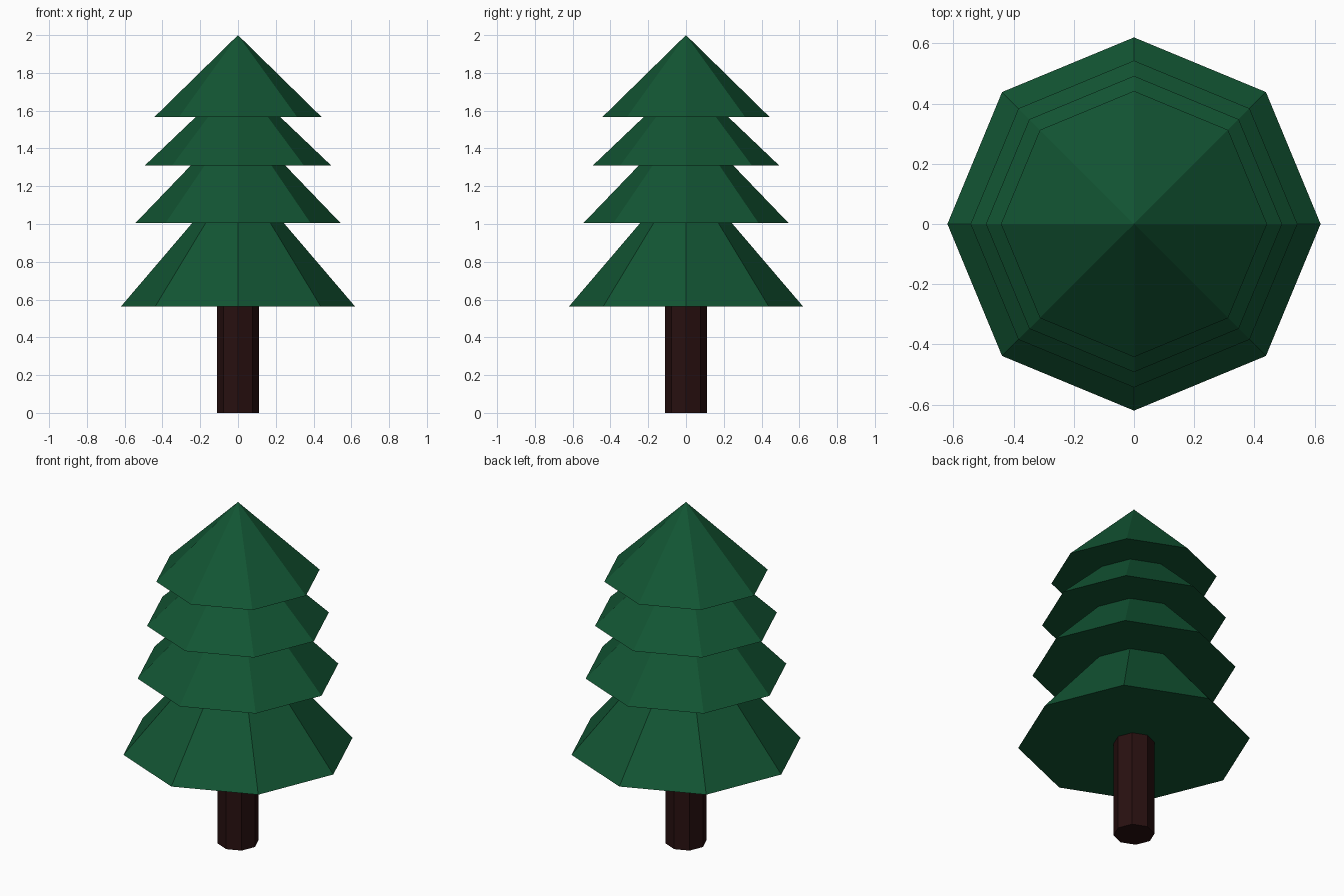
import bpy
import math

if "Cube" in bpy.data.objects:
    bpy.data.objects.remove(bpy.data.objects["Cube"])


def material(name, rgb):
    m = bpy.data.materials.new(name)
    m.diffuse_color = (*rgb, 1.0)
    m.use_nodes = True
    m.node_tree.nodes["Principled BSDF"].inputs["Base Color"].default_value = m.diffuse_color
    return m


green = material("dark_green", (0.006, 0.09, 0.033))
brown = material("dark_brown", (0.021, 0.005, 0.005))
SIDES = 8


def frustum(name, r1, r2, z1, z2, mat):
    """Eight-sided flat-faced frustum (or cone if r2 is 0) with corners on the axes."""
    ring = [(math.cos(i * math.tau / SIDES), math.sin(i * math.tau / SIDES)) for i in range(SIDES)]
    verts = [(r1 * c, r1 * s, z1) for c, s in ring]
    faces = [list(range(SIDES))[::-1]]
    if r2 > 0:
        verts += [(r2 * c, r2 * s, z2) for c, s in ring]
        faces.append(list(range(SIDES, 2 * SIDES)))
    else:
        verts.append((0, 0, z2))
    for i in range(SIDES):
        j = (i + 1) % SIDES
        faces.append([i, j, SIDES + j, SIDES + i] if r2 > 0 else [i, j, SIDES])
    mesh = bpy.data.meshes.new(name)
    mesh.from_pydata(verts, [], faces)
    mesh.materials.append(mat)
    obj = bpy.data.objects.new(name, mesh)
    bpy.context.collection.objects.link(obj)


# Trunk
frustum("trunk", 0.11, 0.11, 0.0, 0.565, brown)

# Foliage tiers, bottom to top: lower radius, upper radius, lower z, upper z
tiers = [
    (0.62, 0.24, 0.563, 1.008),
    (0.543, 0.245, 1.005, 1.315),
    (0.492, 0.22, 1.311, 1.57),
    (0.442, 0.0, 1.567, 2.0),
]
for n, (r1, r2, z1, z2) in enumerate(tiers, 1):
    frustum(f"foliage_tier_{n}", r1, r2, z1, z2, green)
